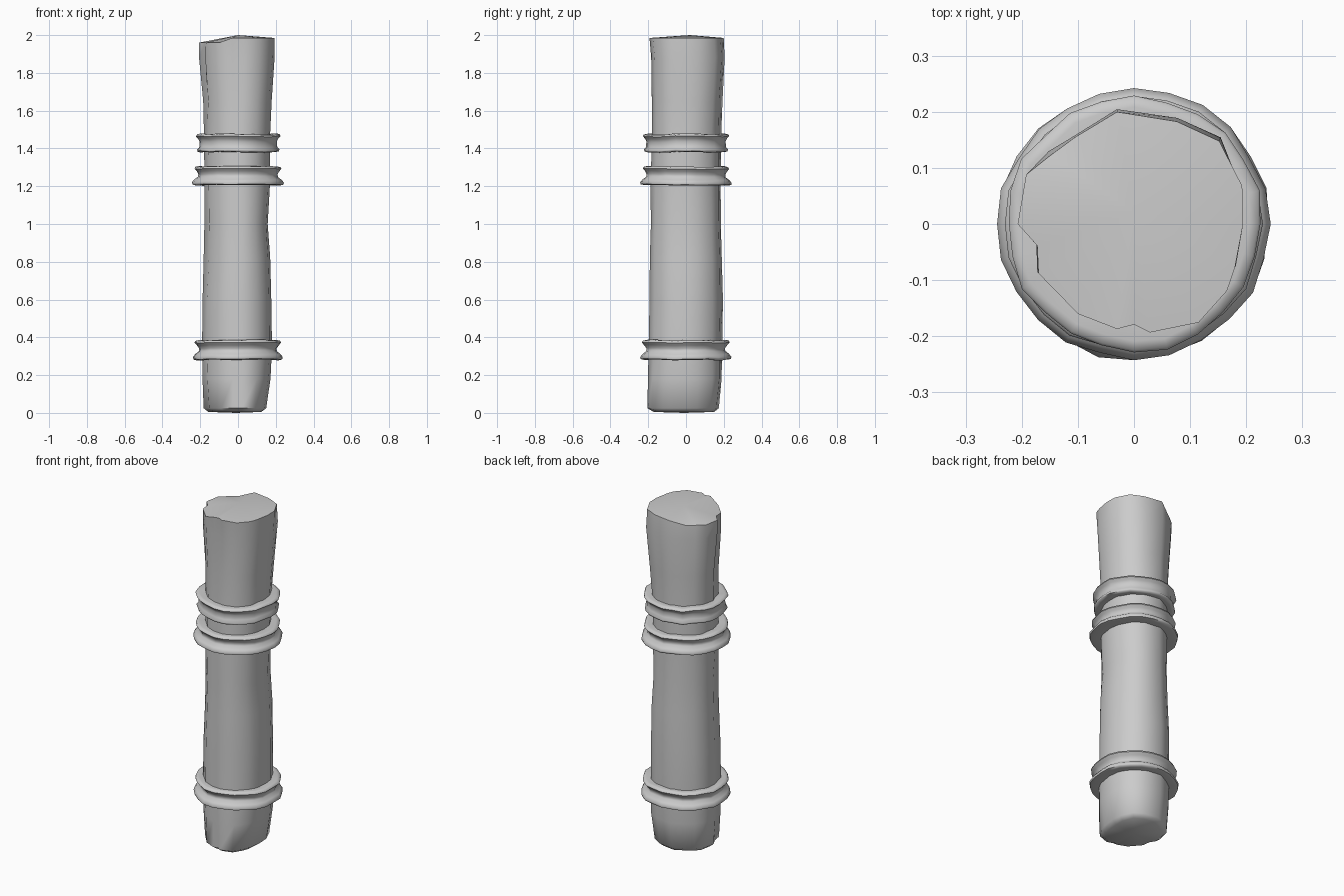
import bpy, math, random

if "Cube" in bpy.data.objects:
    bpy.data.objects.remove(bpy.data.objects["Cube"])

random.seed(4)


def make_object(name, verts, faces, angle):
    mesh = bpy.data.meshes.new(name)
    mesh.from_pydata(verts, [], faces)
    mesh.update()
    obj = bpy.data.objects.new(name, mesh)
    bpy.context.collection.objects.link(obj)
    bpy.ops.object.select_all(action='DESELECT')
    obj.select_set(True)
    bpy.context.view_layer.objects.active = obj
    bpy.ops.object.mode_set(mode='EDIT')
    bpy.ops.mesh.select_all(action='SELECT')
    bpy.ops.mesh.normals_make_consistent(inside=False)
    bpy.ops.object.mode_set(mode='OBJECT')
    bpy.ops.object.shade_smooth_by_angle(angle=math.radians(angle))
    return obj


# Log: an irregular hewn outline lofted through measured levels
outline = [(0.20, 0.0), (0.20, 0.07), (0.16, 0.155), (0.08, 0.19), (-0.03, 0.205),
           (-0.105, 0.16), (-0.15, 0.13), (-0.19, 0.09), (-0.205, 0.0),
           (-0.175, -0.04), (-0.17, -0.09), (-0.10, -0.165), (-0.03, -0.19),
           (0.0, -0.185), (0.03, -0.20), (0.12, -0.18), (0.17, -0.12), (0.19, -0.08)]
# z, -x reach, +x reach, -y reach, +y reach, share of the carved outline
levels = [(0.005, 0.155, 0.125, 0.175, 0.15, 0.8),
          (0.025, 0.18, 0.15, 0.205, 0.172, 0.8),
          (0.18, 0.188, 0.172, 0.205, 0.188, 0.6),
          (0.34, 0.19, 0.18, 0.2, 0.192, 0.3),
          (0.60, 0.188, 0.178, 0.195, 0.195, 0.4),
          (0.82, 0.18, 0.172, 0.195, 0.19, 0.5),
          (1.00, 0.176, 0.158, 0.19, 0.185, 0.6),
          (1.22, 0.178, 0.17, 0.19, 0.185, 0.3),
          (1.45, 0.178, 0.17, 0.182, 0.185, 0.4),
          (1.65, 0.185, 0.178, 0.185, 0.19, 0.8),
          (1.88, 0.203, 0.194, 0.19, 0.2, 1.0),
          (1.985, 0.203, 0.195, 0.198, 0.196, 1.0)]
n = len(outline)
verts, faces = [], []
for i, (z, xn, xp, yn, yp, carve) in enumerate(levels):
    for px, py in outline:
        a = math.atan2(py, px)
        r = (1 - carve) + carve * math.hypot(px, py) / 0.202
        r *= 1 + random.uniform(-0.022, 0.012) * carve
        x, y = r * math.cos(a), r * math.sin(a)
        x, y = x * (xp if x > 0 else xn), y * (yp if y > 0 else yn)
        # the front left corner of the top is broken off lower
        drop = 0.025 if i == len(levels) - 1 and x < -0.08 else 0
        verts.append((x, y, z - drop))
for i in range(len(levels) - 1):
    for j in range(n):
        k = (j + 1) % n
        faces.append((i * n + j, i * n + k, (i + 1) * n + k, (i + 1) * n + j))
# Slightly domed cut ends
top = (len(levels) - 1) * n
verts += [(-0.01, -0.01, 0.0), (0.0, 0.02, 2.0)]
for j in range(n):
    k = (j + 1) % n
    faces.append((k, j, len(verts) - 2))
    faces.append((top + j, top + k, len(verts) - 1))
make_object("log", verts, faces, 50)


# Rope bands: two bulging turns with a groove between them
def rope_band(name, z0, z1, r_low, r_high):
    h = z1 - z0
    profile = [(0.15, 0.06), (r_low - 0.02, 0.0), (r_low - 0.003, 0.04),
               (r_low, 0.14), (r_low - 0.012, 0.29), (0.208, 0.44),
               (0.206, 0.58), (r_high - 0.012, 0.74), (r_high, 0.87),
               (r_high - 0.004, 0.96), (r_high - 0.02, 1.0), (0.15, 0.95)]
    seg, m = 24, len(profile)
    v, f = [], []
    for s in range(seg):
        a = math.tau * s / seg
        wob, lift = random.uniform(-0.004, 0.006), random.uniform(-0.003, 0.003)
        for r, t in profile:
            rr = r + wob
            v.append((rr * math.cos(a), rr * math.sin(a), z0 + t * h + lift))
        for p in range(m):
            q, e = (p + 1) % m, (s + 1) % seg
            f.append((s * m + p, e * m + p, e * m + q, s * m + q))
    make_object(name, v, f, 60)


rope_band("lower_rope", 0.28, 0.385, 0.24, 0.231)
rope_band("middle_rope", 1.205, 1.305, 0.24, 0.226)
rope_band("upper_rope", 1.38, 1.477, 0.22, 0.226)
